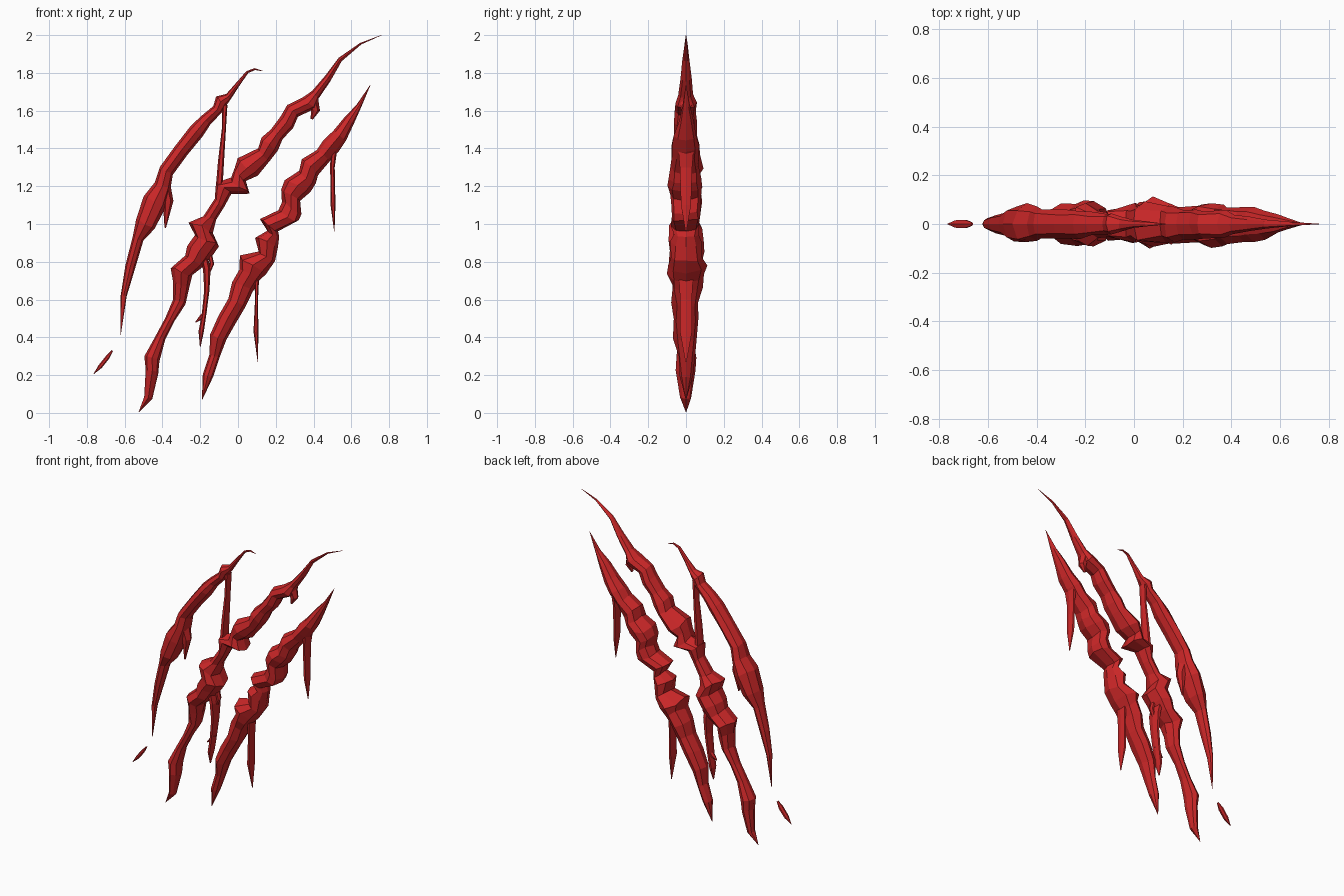
import bpy, bmesh, math, random
from mathutils import Vector

random.seed(4)
red = bpy.data.materials.new("blood red")
red.diffuse_color = (0.6, 0.02, 0.021, 1)


def streak(name, pts, depth=1.4, spread=2, sides=8, rough=0.0):
    """Loft rings along a path of (x, z, half width) lying in the y = 0 plane."""
    n = len(pts)
    bm = bmesh.new()
    rings = []
    for i, (x, z, w) in enumerate(pts):
        lo, hi = max(0, i - spread), min(n - 1, i + spread)
        tan = Vector((pts[hi][0] - pts[lo][0], 0, pts[hi][1] - pts[lo][1])).normalized()
        side = Vector((tan.z, 0, -tan.x))
        near = pts[max(0, i - 1):i + 2]
        d = depth * (w + sum(p[2] for p in near) / len(near)) / 2
        if i in (0, n - 1):
            d = min(d, depth * w)
        d = max(d, 0.001)
        w = max(w, 0.001)
        ring = []
        for k in range(sides):
            a = 2 * math.pi * k / sides
            j = 1 + rough * random.uniform(-1, 1) * abs(math.sin(a))
            slide = tan * (rough * w * random.uniform(-1, 1))
            co = Vector((x, 0, z)) + side * (w * math.cos(a)) + slide
            co.y = d * j * math.sin(a)
            ring.append(bm.verts.new(co))
        rings.append(ring)
    for a, b in zip(rings, rings[1:]):
        for k in range(sides):
            m = (k + 1) % sides
            bm.faces.new((a[k], a[m], b[m], b[k]))
    bm.faces.new(rings[0])
    bm.faces.new(rings[-1])
    bmesh.ops.recalc_face_normals(bm, faces=bm.faces)
    me = bpy.data.meshes.new(name)
    bm.to_mesh(me)
    bm.free()
    me.materials.append(red)
    ob = bpy.data.objects.new(name, me)
    bpy.context.collection.objects.link(ob)
    return ob


# three long ragged slashes
streak("left_slash", [
    (.13, 1.81, 0), (.09, 1.82, .005), (.05, 1.805, .007), (-.005, 1.735, .012),
    (-.05, 1.675, .018), (-.09, 1.65, .036), (-.11, 1.605, .028), (-.17, 1.55, .033),
    (-.22, 1.49, .042), (-.30, 1.39, .04), (-.38, 1.28, .04), (-.40, 1.20, .045),
    (-.44, 1.12, .065), (-.49, 1.0, .055), (-.53, .92, .03), (-.57, .775, .027),
    (-.605, .62, .016), (-.622, .41, .001)], rough=.12, spread=1)
streak("middle_slash", [
    (.76, 2.0, 0), (.65, 1.955, .005), (.54, 1.87, .012), (.475, 1.77, .02),
    (.41, 1.685, .026), (.375, 1.64, .045), (.29, 1.60, .042), (.26, 1.54, .045),
    (.205, 1.475, .04), (.165, 1.42, .055), (.135, 1.365, .045), (.05, 1.30, .07),
    (.01, 1.26, .045), (.01, 1.20, .065), (-.075, 1.19, .05), (-.10, 1.11, .033),
    (-.15, 1.03, .035), (-.195, .985, .07), (-.165, .91, .07), (-.205, .855, .07),
    (-.235, .80, .055), (-.30, .745, .06), (-.30, .68, .045), (-.31, .59, .035),
    (-.36, .495, .026), (-.41, .40, .027), (-.455, .29, .042), (-.455, .22, .035),
    (-.475, .08, .022), (-.525, .005, .001)], rough=.15)
streak("right_slash", [
    (.70, 1.735, 0), (.64, 1.625, .014), (.59, 1.55, .03), (.54, 1.47, .042),
    (.49, 1.41, .05), (.45, 1.36, .045), (.38, 1.30, .06), (.365, 1.245, .055),
    (.315, 1.20, .075), (.28, 1.155, .058), (.285, 1.085, .06), (.265, 1.04, .06),
    (.165, .995, .058), (.185, .945, .035), (.15, .90, .065), (.15, .825, .05),
    (.08, .785, .085), (.06, .73, .06), (.025, .67, .06), (-.005, .585, .05),
    (-.055, .50, .05), (-.105, .40, .045), (-.125, .30, .028), (-.16, .195, .028),
    (-.19, .07, .001)], rough=.15)

# thin drips hanging from the slashes, deeper than they are wide
streak("upper_left_drip", [(-.07, 1.63, .014), (-.075, 1.5, .011), (-.09, 1.33, .016),
                           (-.10, 1.19, .018)], 2.2, 1, 6)
streak("lower_left_drip", [(-.19, .87, .02), (-.165, .76, .02), (-.165, .65, .014),
                           (-.18, .52, .012), (-.195, .43, .014), (-.20, .35, .002)], 2.6, 1, 6)
streak("lower_right_drip", [(.10, .78, .015), (.098, .6, .008), (.095, .43, .013),
                            (.105, .27, .001)], 3.6, 1, 6)
streak("upper_right_drip", [(.51, 1.43, .02), (.50, 1.3, .012), (.503, 1.1, .013),
                            (.51, .96, .001)], 2.8, 1, 6)

# small barbs and the loose fleck
streak("left_barb", [(-.40, 1.22, .04), (-.37, 1.12, .028), (-.385, .98, .004)], 1.3, 1, 6)
streak("top_barb", [(.39, 1.66, .035), (.41, 1.60, .024), (.39, 1.555, .006)], 1.2, 1, 6)
streak("drip_barb", [(-.17, .54, .008), (-.195, .505, .012), (-.225, .48, .002)], 1.8, 1, 6)
streak("drip_shoulder", [(-.15, .84, .012), (-.138, .79, .012), (-.165, .71, .004)], 1.8, 1, 6)
streak("loose_fleck", [(-.665, .33, .004), (-.69, .295, .011), (-.73, .245, .011),
                       (-.765, .205, .001)], 1.9, 1, 6)
